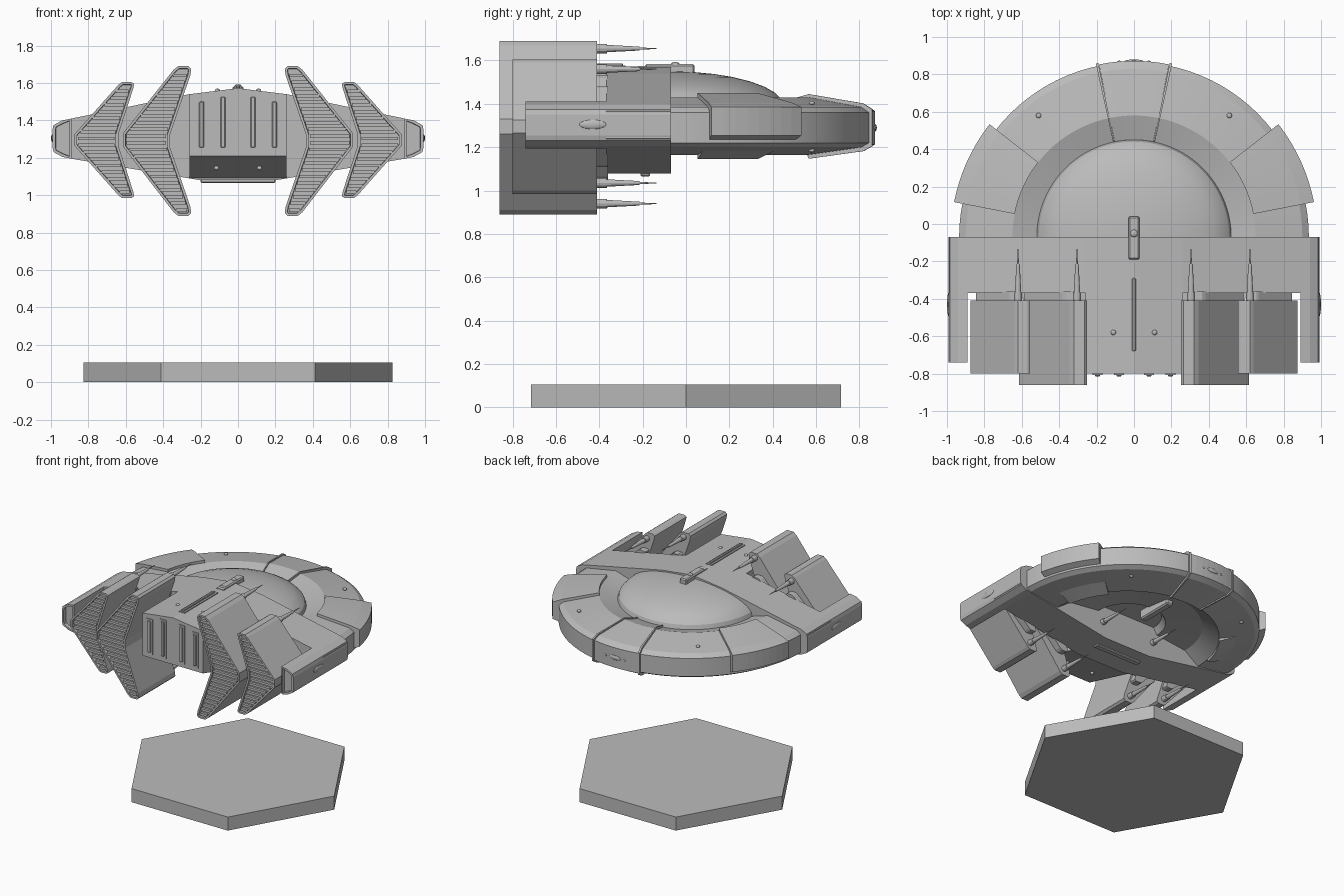
import bpy, bmesh, math
from mathutils import Matrix, Vector

old = bpy.data.objects.get("Cube")
if old:
    bpy.data.objects.remove(old)

GREY = (0.5, 0.5, 0.5, 1)
mat = bpy.data.materials.new("hull grey")
mat.use_nodes = True
mat.diffuse_color = GREY
mat.node_tree.nodes["Principled BSDF"].inputs["Base Color"].default_value = GREY
CY = -0.07  # saucer centre on y


def finish(name, bm):
    bmesh.ops.remove_doubles(bm, verts=bm.verts[:], dist=1e-5)
    bmesh.ops.recalc_face_normals(bm, faces=bm.faces[:])
    me = bpy.data.meshes.new(name)
    bm.to_mesh(me)
    bm.free()
    me.materials.append(mat)
    ob = bpy.data.objects.new(name, me)
    bpy.context.collection.objects.link(ob)
    return ob


def prism(name, pts, y0, y1, inset=0, slope=None):
    """Extrude an (x, z) outline along y; optionally recess the front face."""
    bm = bmesh.new()
    a = [bm.verts.new((x, y0, z)) for x, z in pts]
    b = [bm.verts.new((x, y1, z)) for x, z in pts]
    front = bm.faces.new(a)
    bm.faces.new(b[::-1])
    for i in range(len(pts)):
        j = (i + 1) % len(pts)
        bm.faces.new((a[i], b[i], b[j], a[j]))
    if slope:
        for v in a:
            v.co.z = max(v.co.z, slope)
    bmesh.ops.recalc_face_normals(bm, faces=bm.faces[:])
    if inset:
        bmesh.ops.inset_individual(bm, faces=[front], thickness=inset, depth=0)
        bmesh.ops.inset_individual(bm, faces=[front], thickness=0.002, depth=-0.025)
    return finish(name, bm)


def add_box(bm, x0, x1, y0, y1, z0, z1):
    m = Matrix.Translation(((x0 + x1) / 2, (y0 + y1) / 2, (z0 + z1) / 2))
    m = m @ Matrix.Diagonal((x1 - x0, y1 - y0, z1 - z0, 1))
    bmesh.ops.create_cube(bm, size=1, matrix=m)


def box(name, *dims, bevel=0):
    bm = bmesh.new()
    add_box(bm, *dims)
    if bevel:
        bmesh.ops.bevel(bm, geom=bm.edges[:], offset=bevel, segments=1, affect='EDGES')
    return finish(name, bm)


def revolve(name, profile, a0, a1, n):
    """Sweep a closed (radius, z) outline around the saucer axis."""
    bm = bmesh.new()
    rings = []
    for k in range(n + 1):
        t = math.radians(a0 + (a1 - a0) * k / n)
        rings.append([bm.verts.new((r * math.cos(t), CY + r * math.sin(t), z)) for r, z in profile])
    for p, q in zip(rings, rings[1:]):
        for i in range(len(profile)):
            j = (i + 1) % len(profile)
            bm.faces.new((p[i], p[j], q[j], q[i]))
    bm.faces.new(rings[0])
    bm.faces.new(rings[-1][::-1])
    bmesh.ops.dissolve_degenerate(bm, dist=1e-5, edges=bm.edges[:])
    return finish(name, bm)


def gun(name, x, y, z):
    """Stepped barrel pointing backward."""
    bm = bmesh.new()
    for start, end, r0, r1 in ((0, .05, .022, .022), (.05, .2, .017, .009), (.2, .28, .005, .002)):
        m = Matrix.Translation((x, y + (start + end) / 2, z)) @ Matrix.Rotation(-math.pi / 2, 4, 'X')
        bmesh.ops.create_cone(bm, cap_ends=True, segments=12, radius1=r0, radius2=r1,
                              depth=end - start, matrix=m)
    return finish(name, bm)


def blob(name, loc, size):
    """Small rounded stud or oval vent."""
    bm = bmesh.new()
    m = Matrix.Translation(loc) @ Matrix.Diagonal(Vector(size).to_4d())
    bmesh.ops.create_uvsphere(bm, u_segments=16, v_segments=8, radius=1, matrix=m)
    return finish(name, bm)


def span(pts, z):
    """Leftmost and rightmost x of an outline at height z."""
    xs = []
    for (x0, z0), (x1, z1) in zip(pts, pts[1:] + pts[:1]):
        if (z0 - z) * (z1 - z) < 0:
            xs.append(x0 + (x1 - x0) * (z - z0) / (z1 - z0))
    return (min(xs), max(xs)) if xs else (0, 0)


# Saucer: shallow dome, sunken collar, broad rim and hollow underside
dome = [(.52 * math.sin(k * math.pi / 16), 1.39 + .16 * math.cos(k * math.pi / 16)) for k in range(9)]
under = [(.65, 1.165), (.53, 1.25), (.27, 1.28), (.24, 1.33), (0, 1.33)]
rim = [(.65, 1.43), (.90, 1.385), (.935, 1.36), (.935, 1.22), (.90, 1.2)]
revolve("saucer", dome + rim + under, 0, 180, 48)

# Raised armour panels on the rim
side_panel = [(.65, 1.45), (.91, 1.405), (.98, 1.385), (.98, 1.255), (.91, 1.225), (.65, 1.145), (.65, 1.3)]
revolve("left_rim_panel", side_panel, 11, 38, 8)
revolve("right_rim_panel", side_panel, 142, 169, 8)
rear_panel = [(.52, 1.4), (.65, 1.437), (.90, 1.394), (.942, 1.367), (.942, 1.213), (.90, 1.19), (.65, 1.155), (.6, 1.3)]
revolve("rear_rim_panel", rear_panel, 78.5, 101.5, 8)
for a in (78, 102):
    revolve("rim_seam", [(r + .008 * (r > .8), z + (.008 if z > 1.3 else -.008)) for r, z in rear_panel],
            a - .4, a + .4, 1)
blob("rear_vent", (0, .87, 1.29), (.05, .01, .018))

# Main hull: wide lens-shaped cross-section
top = [(-.99, 1.365), (-.89, 1.41), (-.26, 1.54), (0, 1.572), (.26, 1.54), (.89, 1.41), (.99, 1.365)]
low = [(.99, 1.24), (.89, 1.195), (.26, 1.09), (.2, 1.08), (-.2, 1.08), (-.26, 1.09), (-.89, 1.195), (-.99, 1.24)]
prism("main_hull", top + low, -.37, CY)

# Centre nose block with sloping underside
prism("nose_block", [(-.26, 1.54), (0, 1.572), (.26, 1.54), (.26, 1.09), (-.26, 1.09)], -.80, -.36, slope=1.21)
for x, h in ((-.195, 1.5), (-.08, 1.525), (.08, 1.525), (.195, 1.5)):
    box("nose_bar_frame", x - .026, x + .026, -.806, -.79, 1.24, h + .012)
    box("nose_bar", x - .013, x + .013, -.815, -.79, 1.255, h, bevel=.004)

# Spine details, belly strip and turrets
box("spine_frame", -.024, .024, -.69, -.28, 1.55, 1.576)
box("spine_rod", -.01, .01, -.68, -.29, 1.56, 1.587, bevel=.004)
box("top_turret", -.03, .03, -.19, .04, 1.53, 1.583, bevel=.008)
box("top_turret_foot", -.03, .03, -.22, -.185, 1.55, 1.574)
blob("top_turret_stud", (0, -.05, 1.583), (.02, .02, .01))
box("belly_strip", -.2, .2, -.21, -.165, 1.065, 1.09, bevel=.006)
box("belly_beam", -.03, .03, .1, .4, 1.22, 1.3, bevel=.01)

# Engine outlines for the left side
inner = [(.25, 1.675), (.265, 1.69), (.32, 1.69), (.345, 1.67), (.615, 1.33), (.615, 1.26), (.345, .91),
         (.32, .89), (.265, .89), (.25, .905), (.255, .94), (.365, 1.26), (.365, 1.32), (.255, 1.64)]
outer = [(.555, 1.595), (.57, 1.605), (.62, 1.605), (.64, 1.59), (.875, 1.325), (.875, 1.265), (.64, 1.0),
         (.62, .985), (.57, .985), (.555, .995), (.56, 1.02), (.64, 1.265), (.64, 1.325), (.56, 1.57)]

for s, side in ((1, "left"), (-1, "right")):
    for label, pts, y0 in (("inner", inner, -.86), ("outer", outer, -.80)):
        name = f"{side}_{label}_engine"
        flip = [(s * x, z) for x, z in pts]
        prism(name, flip, y0, -.41, inset=.014)
        # Neck joining the engine to the hull
        cx = pts[5][0] - .12
        prism(name + "_neck", [(s * (cx + (x - cx) * .75), 1.295 + (z - 1.295) * .6) for x, z in pts],
              -.42, -.36)
        # Grille slats across the recessed front
        bm = bmesh.new()
        z = pts[7][1] + .03
        while z < pts[1][1] - .02:
            x0, x1 = span(flip, z)
            if x1 - x0 > .05:
                add_box(bm, x0 + .02, x1 - .02, y0 + .006, y0 + .03, z - .009, z + .009)
            z += .036
        finish(name + "_grille", bm)
        gx, zs = (.305, (1.655, .94)) if label == "inner" else (.62, (1.56, 1.035))
        for z in zs:
            gun(f"{side}_{label}_gun", s * gx, -.415, z)

    # Side nacelle with recessed front and oval vent
    nacelle = [(.89, 1.41), (.94, 1.4), (.985, 1.375), (.992, 1.35), (.992, 1.255), (.985, 1.23), (.94, 1.205), (.89, 1.195)]
    prism(f"{side}_nacelle", [(s * x, z) for x, z in nacelle], -.74, CY, inset=.016)
    blob(f"{side}_nacelle_vent", (s * .99, -.43, 1.305), (.01, .065, .022))
    gun(f"{side}_belly_gun", s * .23, -.09, 1.2)

    # Studs
    blob("spine_stud", (s * .11, -.58, 1.558), (.014, .014, .012))
    blob("nose_stud", (s * .115, -.6, 1.145), (.014, .014, .012))
    blob("rear_stud", (s * .08, .865, 1.29), (.009, .009, .009))
    blob("rim_stud_top", (s * .51, .58, 1.404), (.014, .014, .01))
    blob("rim_stud_low", (s * .51, .58, 1.186), (.014, .014, .01))

# Hexagonal display base
hexagon = bmesh.new()
bmesh.ops.create_cone(hexagon, cap_ends=True, segments=6, radius1=.825, radius2=.825, depth=.105,
                      matrix=Matrix.Translation((0, 0, .0525)) @ Matrix.Rotation(math.pi / 2, 4, 'Z'))
base = finish("hex_base", hexagon)
# Keep two corners on the x axis
if max(v.co.x for v in base.data.vertices) < .8:
    base.data.transform(Matrix.Rotation(math.pi / 6, 4, 'Z'))

# Smooth the rounded parts while keeping hard edges
for ob in bpy.context.collection.objects:
    if ob.type == 'MESH' and any(w in ob.name for w in ("saucer", "gun", "stud", "vent")):
        bpy.ops.object.select_all(action='DESELECT')
        ob.select_set(True)
        bpy.context.view_layer.objects.active = ob
        bpy.ops.object.shade_smooth_by_angle(angle=math.radians(20))
